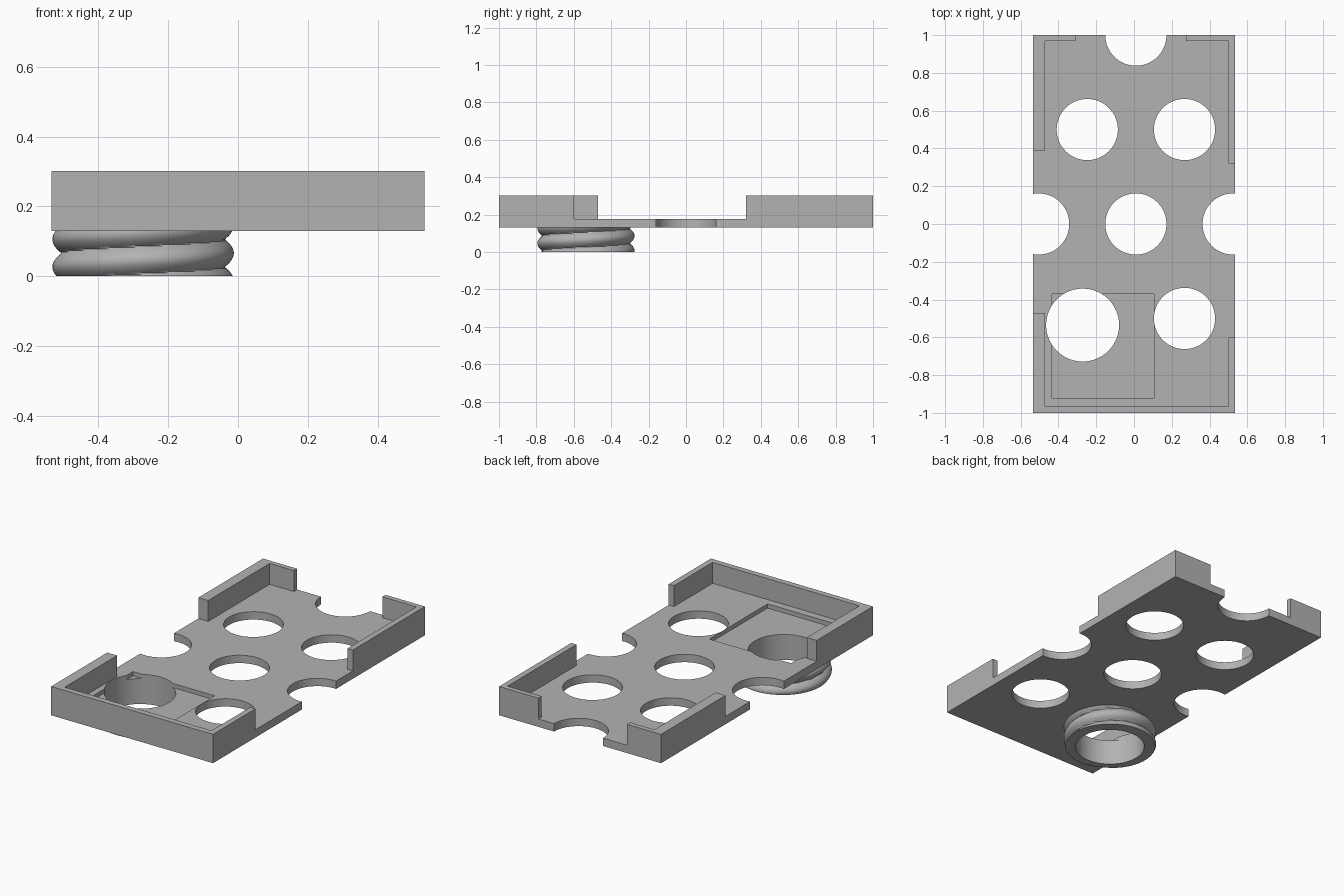
import bpy, bmesh, math

cube = bpy.data.objects.get("Cube")
if cube:
    bpy.data.objects.remove(cube, do_unlink=True)

grey = bpy.data.materials.new("light grey")
grey.use_nodes = True
grey.diffuse_color = (0.45, 0.45, 0.45, 1)
grey.node_tree.nodes["Principled BSDF"].inputs["Base Color"].default_value = grey.diffuse_color

BOTTOM, FLOOR, RIM = 0.13, 0.177, 0.302


def make_object(name, bm):
    bmesh.ops.recalc_face_normals(bm, faces=bm.faces)
    mesh = bpy.data.meshes.new(name)
    bm.to_mesh(mesh)
    bm.free()
    mesh.materials.append(grey)
    obj = bpy.data.objects.new(name, mesh)
    bpy.context.collection.objects.link(obj)
    return obj


def prism(name, outline, z0, z1):
    bm = bmesh.new()
    face = bm.faces.new([bm.verts.new((x, y, z0)) for x, y in outline])
    top = bmesh.ops.extrude_face_region(bm, geom=[face])["geom"]
    for v in top:
        if isinstance(v, bmesh.types.BMVert):
            v.co.z = z1
    return make_object(name, bm)


def rect(x0, x1, y0, y1):
    return [(x0, y0), (x1, y0), (x1, y1), (x0, y1)]


def circle(x, y, r, n=64):
    return [(x + r * math.cos(math.tau * i / n), y + r * math.sin(math.tau * i / n))
            for i in range(n)]


def select_only(obj):
    bpy.ops.object.select_all(action="DESELECT")
    obj.select_set(True)
    bpy.context.view_layer.objects.active = obj


def cut(obj, cutter):
    mod = obj.modifiers.new("cut", "BOOLEAN")
    mod.operation, mod.solver, mod.object = "DIFFERENCE", "EXACT", cutter
    select_only(obj)
    bpy.ops.object.modifier_apply(modifier=mod.name)
    bpy.data.objects.remove(cutter, do_unlink=True)


# Tray: a solid block with its inside and wall gaps cut out
tray = prism("tray", rect(-0.535, 0.535, -1, 1), BOTTOM, RIM)
inside = [(-0.47, -0.965), (0.5, -0.965), (0.5, -0.6), (0.6, -0.6),
          (0.6, 0.32), (0.5, 0.32), (0.5, 0.97), (0.275, 0.97),
          (0.275, 1.1), (-0.31, 1.1), (-0.31, 0.97), (-0.47, 0.97),
          (-0.47, 0.39), (-0.6, 0.39), (-0.6, -0.47), (-0.47, -0.47)]
cut(tray, prism("inside_cutter", inside, FLOOR, 0.5))

# Shallow square recess around the port
cut(tray, prism("recess_cutter", rect(-0.435, 0.105, -0.92, -0.37), 0.152, 0.25))

# Staggered round holes, cut open where they meet an edge
CX, STEP, HOLE = 0.01, 0.515, 0.162
holes = [(CX - STEP, 0), (CX, 0), (CX + STEP, 0), (CX, 1),
         (CX - STEP / 2, 0.5), (CX + STEP / 2, 0.5), (CX + STEP / 2, -0.5)]
for x, y in holes:
    cut(tray, prism("hole_cutter", circle(x, y, HOLE), 0, 0.25))

# Larger hole above the threaded neck
PX, PY, BORE = -0.272, -0.535, 0.193
cut(tray, prism("port_cutter", circle(PX, PY, BORE, 96), 0, 0.4))

# Threaded neck: radius follows a rounded helical crest
ROOT, CREST, PITCH = 0.232, 0.26, 0.079
SEG, ROWS = 96, 30
bm = bmesh.new()
rings = []
for j in range(ROWS + 1):
    z = BOTTOM * j / ROWS
    ring = []
    for i in range(SEG):
        a = math.tau * i / SEG
        phase = (z - 0.066) / PITCH - a / math.tau
        r = ROOT + (CREST - ROOT) * abs(math.cos(math.pi * phase)) ** 0.8
        ring.append(bm.verts.new((PX + r * math.cos(a), PY + r * math.sin(a), z)))
    rings.append(ring)
for z in (BOTTOM, 0):
    rings.append([bm.verts.new((x, y, z)) for x, y in circle(PX, PY, BORE, SEG)])
for k, low in enumerate(rings):
    high = rings[(k + 1) % len(rings)]
    for i in range(SEG):
        n = (i + 1) % SEG
        bm.faces.new((low[i], low[n], high[n], high[i]))
neck = make_object("threaded_neck", bm)

for obj in (tray, neck):
    select_only(obj)
    bpy.ops.object.shade_smooth_by_angle(angle=math.radians(35))
